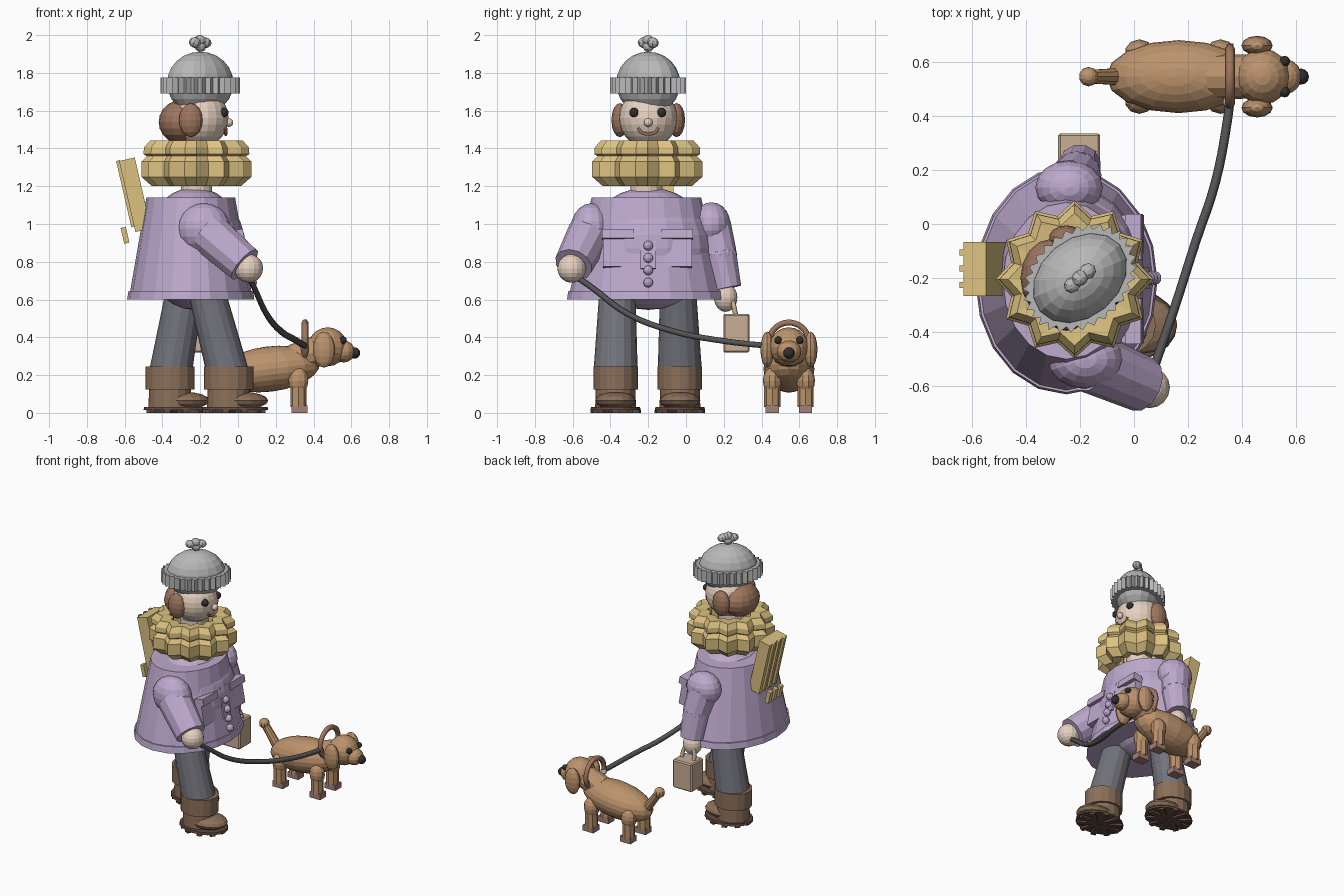
import bpy, bmesh
from math import sin, cos, pi, radians
from mathutils import Vector, Matrix, Euler

if "Cube" in bpy.data.objects:
    bpy.data.objects.remove(bpy.data.objects["Cube"])


def mat(name, r, g, b):
    m = bpy.data.materials.new(name)
    m.diffuse_color = (r, g, b, 1)
    m.use_nodes = True
    m.node_tree.nodes["Principled BSDF"].inputs["Base Color"].default_value = m.diffuse_color
    return m


LILAC = mat("lilac", .52, .40, .62)
YELLOW = mat("yellow", .72, .54, .22)
SKIN = mat("skin", .80, .64, .53)
GREY = mat("wool_grey", .48, .48, .48)
TROUSER = mat("trouser", .17, .17, .20)
BOOT = mat("boot", .26, .16, .10)
SOLE = mat("sole", .12, .07, .05)
HAIR = mat("hair", .34, .18, .11)
FUR = mat("fur", .50, .29, .15)
PAW = mat("paw", .36, .22, .18)
BLACK = mat("black", .03, .03, .03)
CORD = mat("cord", .09, .09, .09)
TAN = mat("tan", .58, .43, .30)


def finish(name, bm, m):
    bmesh.ops.recalc_face_normals(bm, faces=bm.faces)
    me = bpy.data.meshes.new(name)
    bm.to_mesh(me)
    bm.free()
    me.materials.append(m)
    ob = bpy.data.objects.new(name, me)
    bpy.context.collection.objects.link(ob)
    return ob


def place(loc, rot):
    return Matrix.Translation(loc) @ Euler([radians(a) for a in rot]).to_matrix().to_4x4()


def ball(name, loc, radii, m, seg=16, rings=10, rot=(0, 0, 0)):
    if not isinstance(radii, tuple):
        radii = (radii,) * 3
    bm = bmesh.new()
    bmesh.ops.create_uvsphere(bm, u_segments=seg, v_segments=rings, radius=1,
                              matrix=place(loc, rot) @ Matrix.Diagonal((*radii, 1)))
    return finish(name, bm, m)


def box(name, loc, size, m, rot=(0, 0, 0), bevel=0):
    bm = bmesh.new()
    bmesh.ops.create_cube(bm, size=1, matrix=place(loc, rot) @ Matrix.Diagonal((*size, 1)))
    if bevel:
        bmesh.ops.bevel(bm, geom=bm.edges[:], offset=bevel, segments=1, affect='EDGES')
    return finish(name, bm, m)


def rod(name, p, q, r1, r2, m, seg=12):
    p, q = Vector(p), Vector(q)
    bm = bmesh.new()
    mx = Matrix.Translation((p + q) / 2) @ (q - p).to_track_quat('Z', 'Y').to_matrix().to_4x4()
    bmesh.ops.create_cone(bm, cap_ends=True, segments=seg, radius1=r1, radius2=r2,
                          depth=(q - p).length, matrix=mx)
    return finish(name, bm, m)


def loft(name, rings, m, n=20, star=0, closed=False, rot=0):
    """Rings are (cx, cy, z, rx, ry); star pulls in every second corner."""
    bm = bmesh.new()
    c, s = cos(rot), sin(rot)
    loops = []
    for cx, cy, z, rx, ry in rings:
        loop = []
        for i in range(n):
            k, a = 1 - star * (i % 2), 2 * pi * i / n
            x, y = rx * k * cos(a), ry * k * sin(a)
            loop.append(bm.verts.new((cx + c * x - s * y, cy + s * x + c * y, z)))
        loops.append(loop)
    pairs = list(zip(loops, loops[1:])) + ([(loops[-1], loops[0])] if closed else [])
    for a, b in pairs:
        for i in range(n):
            j = (i + 1) % n
            bm.faces.new((a[i], a[j], b[j], b[i]))
    if not closed:
        bm.faces.new(loops[0])
        bm.faces.new(loops[-1])
    return finish(name, bm, m)


def cord(name, pts, r, m, cyclic=False):
    cu = bpy.data.curves.new(name, 'CURVE')
    cu.dimensions = '3D'
    cu.bevel_depth, cu.bevel_resolution, cu.resolution_u = r, 1, 4
    cu.use_fill_caps = True
    sp = cu.splines.new('BEZIER')
    sp.bezier_points.add(len(pts) - 1)
    for b, p in zip(sp.bezier_points, pts):
        b.co = p
        b.handle_left_type = b.handle_right_type = 'AUTO'
    sp.use_cyclic_u = cyclic
    cu.materials.append(m)
    ob = bpy.data.objects.new(name, cu)
    bpy.context.collection.objects.link(ob)


# Coat with hem, and the rounded torso showing above and below
CX, CY = -.25, -.21
loft("coat", [(CX, CY, .62, .325, .41), (CX, CY, 1.14, .235, .29)], LILAC)
loft("coat_hem", [(CX, CY, .60, .337, .42), (CX, CY, .645, .330, .413)], LILAC)
ball("torso", (-.23, -.2, .87), (.27, .34, .325), LILAC, 20, 14)

# Pockets, placket and buttons
TILT = (0, -10, 0)
for tag, y in (("right", -.36), ("left", -.047)):
    box(tag + "_pocket", (-.005, y, .865), (.05, .16, .19), LILAC, TILT)
    box(tag + "_pocket_flap", (.0, y, .945), (.06, .168, .05), LILAC, TILT)
box("placket", (.022, -.2, .87), (.035, .08, .22), LILAC, TILT)
for i in range(4):
    ball("button", (.04 + .012 * i, -.2, .885 - .065 * i), .026, LILAC, 10, 6)

# Legs and boots, one stride apart
for tag, y, hip, foot in (("right", -.373, -.17, -.05), ("left", -.032, -.28, -.36)):
    loft(tag + "_leg", [(foot, y, .2, .115, .118), (hip, y + (.01 if y < -.2 else -.01), .66, .1, .095)],
         TROUSER, 16)
    loft(tag + "_boot_cuff", [(foot, y, .125, .131, .118), (foot, y, .245, .131, .118)], BOOT, 16)
    loft(tag + "_boot_shaft", [(foot, y, .03, .115, .108), (foot, y, .13, .11, .105)], BOOT, 16)
    ball(tag + "_boot_toe", (foot + .07, y, .065), (.14, .108, .047), BOOT, 16, 8)
    loft(tag + "_sole", [(foot + .035, y, .014, .175, .133), (foot + .035, y, .03, .172, .13)], SOLE, 20)
    for i in range(10):
        a = 2 * pi * i / 10
        box(tag + "_tread", (foot + .035 + .095 * cos(a), y + .07 * sin(a), .008),
            (.13, .035, .016), SOLE, (0, 0, 36 * i))

# Arms
ball("right_shoulder", (-.18, -.5, .975), (.14, .11, .135), LILAC)
rod("right_sleeve", (-.16, -.51, .955), (.035, -.595, .785), .115, .103, LILAC)
ball("right_hand", (.057, -.605, .765), .076, SKIN)
ball("left_shoulder", (-.24, .135, 1.0), (.125, .1, .115), LILAC)
rod("left_upper_sleeve", (-.24, .14, .99), (-.21, .18, .84), .1, .09, LILAC)
ball("left_elbow", (-.21, .18, .84), .09, LILAC, 12, 8)
rod("left_lower_sleeve", (-.21, .18, .84), (-.2, .218, .66), .09, .078, LILAC)
ball("left_hand", (-.2, .21, .61), (.065, .062, .075), SKIN)

# Bag with handle
box("bag", (-.203, .267, .422), (.155, .137, .205), TAN, bevel=.008)
cord("bag_handle", [(-.25, .265, .51), (-.24, .25, .58), (-.2, .24, .62), (-.16, .25, .58), (-.15, .265, .51)],
     .013, TAN)

# Head, hair and face
ball("neck", (-.2, -.2, 1.4), .03, SKIN, 8, 6)
rod("neck_column", (-.22, -.21, 1.12), (-.22, -.21, 1.43), .085, .085, SKIN, 14)
ball("head", (-.205, -.2, 1.56), .155, SKIN, 20, 14)
ball("back_hair", (-.305, -.2, 1.54), (.115, .145, .115), HAIR)
for y in (-.35, -.05):
    ball("side_hair", (-.25, y, 1.55), (.064, .045, .09), HAIR, 14, 8)
for y in (-.275, -.13):
    ball("eye", (-.075, y, 1.59), .025, BLACK, 12, 8)
ball("nose", (-.048, -.2, 1.537), .023, SKIN, 12, 8)
cord("mouth", [(-.065, -.2 + .055 * sin(t), 1.515 - .04 * cos(t)) for t in (-1.4, -.7, 0, .7, 1.4)],
     .009, HAIR)

# Ribbed hat, turned a little on the head
R = radians(40)
HX, HY = -.2, -.2
loft("hat_brim", [(HX, HY, 1.69, .232, .178), (HX, HY, 1.775, .232, .178)], GREY, 60, .11, rot=R)
ball("hat_dome", (HX, HY, 1.745), (.197, .148, .167), GREY, 16, 12, (0, 0, 40))
for i, (d, z) in enumerate(((.035, 1.96), (-.035, 1.96), (0, 1.972), (0, 1.94))):
    ball("pompom_lobe", (HX + d * .8, HY + d * .7, z), (.034, .03, .028), GREY, 8, 6, (20 * i, 15, 40))

# Two star-shaped scarf rolls
SX, SY = -.22, -.205
for name, prof in (("lower_scarf", [(.16, 1.22), (.235, 1.2), (.292, 1.25), (.292, 1.33), (.25, 1.37), (.16, 1.37)]),
                   ("upper_scarf", [(.16, 1.35), (.24, 1.345), (.28, 1.37), (.278, 1.405), (.245, 1.442), (.16, 1.435)])):
    loft(name, [(SX, SY, z, r, r) for r, z in prof], YELLOW, 24, .17, True)

# Scarf tail down the back with ribs and fringe
box("scarf_tail", (-.545, -.167, 1.155), (.085, .2, .385), YELLOW, (0, -13, 0))
for y in (-.105, -.165, -.225):
    box("tail_rib", (-.595, y, 1.16), (.02, .022, .36), YELLOW, (0, -13, 0))
    box("tail_fringe", (-.598, y, .94), (.028, .034, .085), YELLOW, (0, -13, 0))

# Dog
DY = .545
ball("dog_body", (.165, DY, .232), (.27, .135, .12), FUR, 16, 12, (0, -7, 0))
rod("dog_neck", (.3, DY, .28), (.46, DY, .345), .085, .08, FUR)
ball("dog_head", (.475, DY, .35), .103, FUR)
ball("dog_muzzle", (.56, DY, .325), (.06, .064, .058), FUR, 14, 8)
ball("dog_nose", (.617, DY, .317), .03, BLACK, 12, 8)
rod("dog_tail", (-.07, DY, .24), (-.165, DY, .37), .032, .026, FUR, 10)
ball("dog_tail_tip", (-.168, DY, .373), .036, FUR, 10, 8)
for s in (-1, 1):
    ball("dog_ear", (.455, DY + s * .115, .335), (.058, .036, .095), FUR, 12, 8)
    ball("dog_eye", (.557, DY + s * .057, .385), .02, BLACK, 10, 6)
    for x in (.02, .32):
        ball("dog_haunch", (x, DY + s * .088, .17), (.055, .05, .07), FUR, 10, 8)
        rod("dog_leg", (x, DY + s * .088, .03), (x, DY + s * .088, .18), .043, .043, FUR, 8)
        box("dog_paw", (x + .005, DY + s * .088, .02), (.085, .07, .04), PAW)

# Collar, ring and leash
cord("collar", [(.355, DY + .103 * cos(t * pi / 8), .378 + .1 * sin(t * pi / 8)) for t in range(16)],
     .018, HAIR, True)
ball("collar_ring", (.35, .45, .35), .022, GREY, 10, 6)
cord("leash", [(.05, -.6, .735), (.085, -.5, .665), (.15, -.31, .525), (.23, -.06, .43),
               (.3, .15, .388), (.345, .38, .36), (.355, .46, .355)], .017, CORD)
